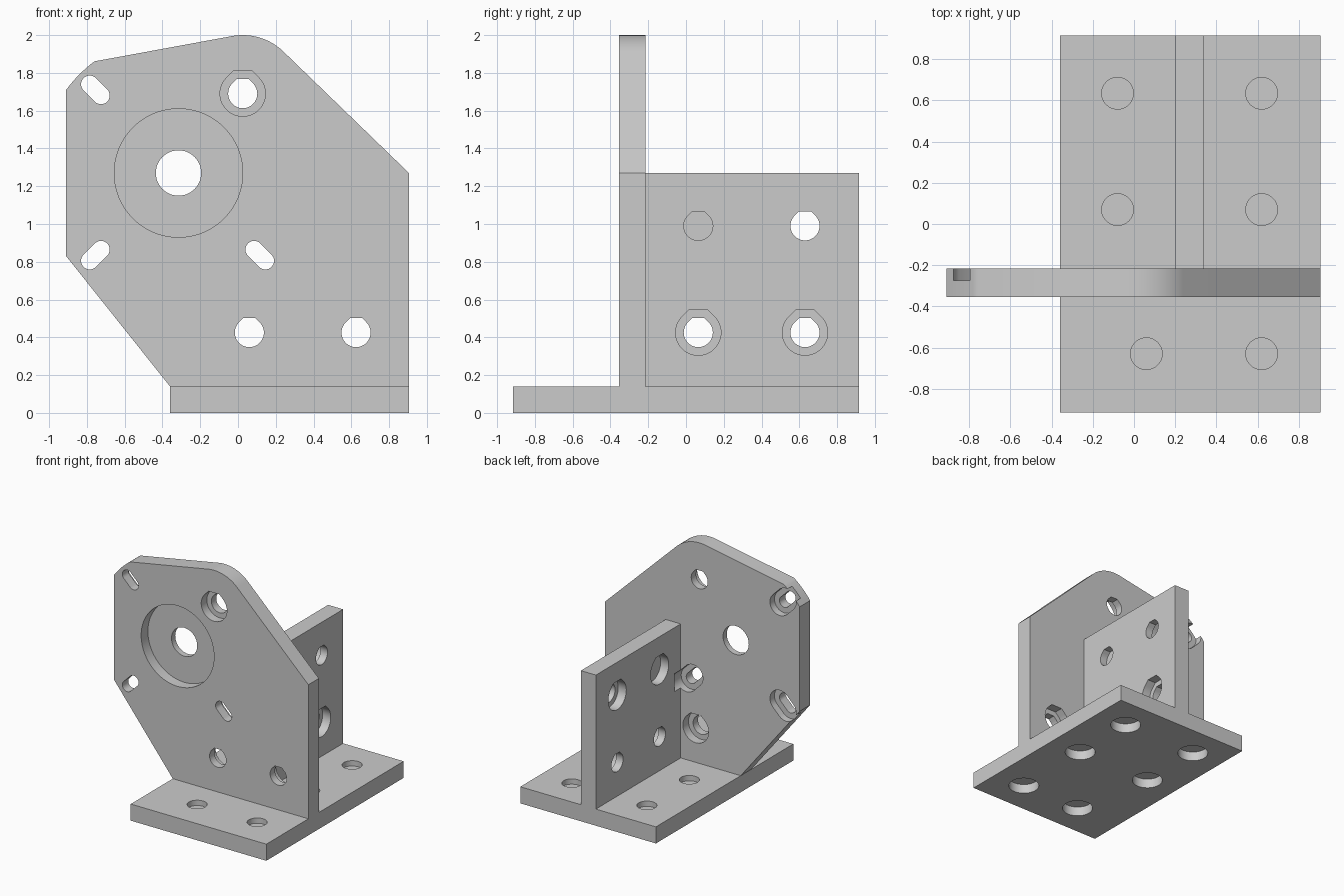
import bpy, bmesh
from math import cos, sin, pi, radians
from mathutils import Vector

cube = bpy.data.objects.get("Cube")
if cube:
    bpy.data.objects.remove(cube, do_unlink=True)

grey = bpy.data.materials.new("plain grey")
grey.use_nodes = True
grey.diffuse_color = (0.6, 0.6, 0.6, 1)
grey.node_tree.nodes["Principled BSDF"].inputs["Base Color"].default_value = (0.6, 0.6, 0.6, 1)

# How a flat profile (u, v) and a depth t map to space, per extrusion axis
FRAMES = {"x": lambda u, v, t: (t, u, v),
          "y": lambda u, v, t: (u, t, v),
          "z": lambda u, v, t: (u, v, t)}


def prism(name, points, axis, start, end):
    """Extrude a closed profile along an axis."""
    bm = bmesh.new()
    place = FRAMES[axis]
    face = bm.faces.new([bm.verts.new(place(u, v, start)) for u, v in points])
    grown = bmesh.ops.extrude_face_region(bm, geom=[face])["geom"]
    shift = Vector(place(0, 0, end - start))
    bmesh.ops.translate(bm, vec=shift, verts=[g for g in grown if isinstance(g, bmesh.types.BMVert)])
    bmesh.ops.recalc_face_normals(bm, faces=bm.faces)
    mesh = bpy.data.meshes.new(name)
    bm.to_mesh(mesh)
    bm.free()
    mesh.materials.append(grey)
    obj = bpy.data.objects.new(name, mesh)
    bpy.context.collection.objects.link(obj)
    return obj


def arc(cu, cv, r, a0, a1, n):
    """Points along an arc, angles in degrees."""
    steps = [radians(a0 + (a1 - a0) * i / n) for i in range(n + 1)]
    return [(cu + r * cos(a), cv + r * sin(a)) for a in steps]


def circle(cu, cv, r, n=48):
    return arc(cu, cv, r, 0, 360 - 360 / n, n - 1)


def flat_top(cu, cv, r):
    """Round hole with a chamfered flat roof."""
    k = r * (2 ** 0.5 - 1)
    return arc(cu, cv, r, 135, 405, 36) + [(cu + k, cv + r), (cu - k, cv + r)]


def slot(cu, cv, r, angle, half):
    """Rounded slot lying at an angle."""
    du, dv = half * cos(radians(angle)), half * sin(radians(angle))
    return (arc(cu + du, cv + dv, r, angle - 90, angle + 90, 16)
            + arc(cu - du, cv - dv, r, angle + 90, angle + 270, 16))


def rect(u0, u1, v0, v1):
    return [(u0, v0), (u1, v0), (u1, v1), (u0, v1)]


def cut(obj, points, axis, start, end):
    """Subtract a prism and discard the cutter."""
    cutter = prism("cutter", points, axis, start, end)
    cutter.hide_render = True
    mod = obj.modifiers.new("cut", "BOOLEAN")
    mod.operation, mod.solver, mod.object = "DIFFERENCE", "EXACT", cutter
    bpy.context.view_layer.objects.active = obj
    bpy.ops.object.modifier_apply(modifier=mod.name)
    bpy.data.objects.remove(cutter, do_unlink=True)


BORE, SINK, SINK_DEPTH = 0.077, 0.12, 0.075
THICK = 0.14
FRONT, BACK = -0.355, -0.215
RIB_L, RIB_R = 0.2, 0.34
EDGE = 0.905

# Base with blind screw holes: a wide sink below and a narrow bore above
base = prism("base_plate", rect(-0.36, EDGE, -0.915, 0.915), "z", 0, THICK)
for x, y in [(-0.08, 0.635), (0.62, 0.635), (-0.08, 0.07), (0.62, 0.07), (0.06, -0.63), (0.62, -0.63)]:
    cut(base, circle(x, y, SINK), "z", -0.1, 0.08)
    cut(base, circle(x, y, BORE), "z", 0.095, 0.3)

# Upright mounting plate
outline = ([(EDGE, THICK), (EDGE, 1.27)]
           + arc(0.025, 1.69, 0.31, 45.6, 101, 20)
           + arc(-0.315, 1.27, 0.74, 127, 143.5, 8)
           + [(-0.91, 0.83), (-0.36, THICK)])
plate = prism("mounting_plate", outline, "y", FRONT, BACK)

# Large round recess and its shaft hole
cut(plate, circle(-0.315, 1.27, 0.34, 96), "y", FRONT - 0.1, FRONT + 0.09)
cut(plate, circle(-0.315, 1.27, 0.12), "y", -0.6, 0)

# Bolt holes, sunk from the front at the top and from the back below
for x, z, sunk_front in [(0.025, 1.69, True), (0.06, 0.425, False), (0.625, 0.425, False)]:
    cut(plate, flat_top(x, z, BORE), "y", -0.6, 0)
    if sunk_front:
        cut(plate, flat_top(x, z, SINK), "y", FRONT - 0.1, FRONT + SINK_DEPTH)
    else:
        cut(plate, flat_top(x, z, SINK), "y", BACK - SINK_DEPTH, BACK + 0.1)

# Rib behind the plate, lower holes sunk on one side and upper on the other
rib = prism("back_rib", rect(BACK, 0.915, THICK, 1.27), "x", RIB_L, RIB_R)
for y in (0.065, 0.63):
    for z in (0.425, 0.99):
        cut(rib, flat_top(y, z, BORE), "x", 0, 0.6)
        if z < 0.7:
            cut(rib, flat_top(y, z, SINK), "x", RIB_R - SINK_DEPTH, RIB_R + 0.1)
        else:
            cut(rib, flat_top(y, z, SINK), "x", RIB_L - 0.1, RIB_L + SINK_DEPTH)

# Diagonal adjusting slots with head clearance behind
for x, z, angle in [(-0.755, 1.71, 135), (-0.755, 0.835, 45), (0.115, 0.835, 135)]:
    cut(plate, slot(x, z, 0.046, angle, 0.042), "y", -0.6, 0)
    cut(plate, slot(x, z, 0.093, angle, 0.042), "y", BACK - 0.06, BACK + 0.08)
cut(rib, slot(0.115, 0.835, 0.093, 135, 0.042), "y", BACK - 0.06, BACK + 0.08)

for obj in (base, plate, rib):
    bpy.ops.object.select_all(action="DESELECT")
    obj.select_set(True)
    bpy.context.view_layer.objects.active = obj
    bpy.ops.object.shade_smooth_by_angle()
